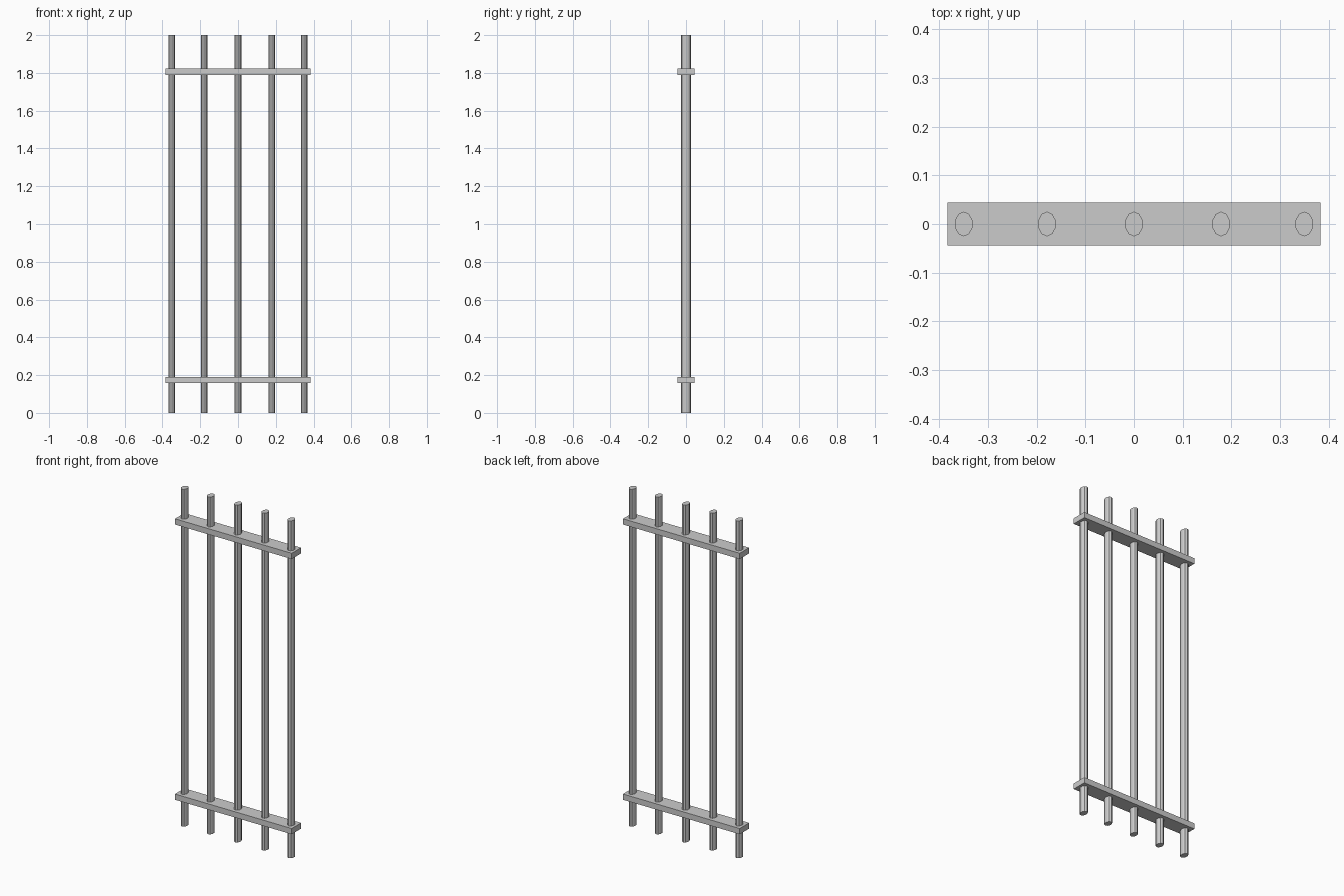
import bpy
import math

if "Cube" in bpy.data.objects:
    bpy.data.objects.remove(bpy.data.objects["Cube"])

# One plain metal colour
metal = bpy.data.materials.new("grey_metal")
metal.diffuse_color = (0.6, 0.6, 0.6, 1)
metal.use_nodes = True
metal.node_tree.nodes["Principled BSDF"].inputs["Base Color"].default_value = metal.diffuse_color


def finish(name):
    ob = bpy.context.object
    ob.name = name
    ob.data.materials.append(metal)
    bpy.ops.object.transform_apply(location=False, rotation=True, scale=True)


# Upright bars: ten-sided, slightly oval, full height
for i, x in enumerate((-0.35, -0.179, 0, 0.179, 0.35)):
    bpy.ops.mesh.primitive_cylinder_add(vertices=10, radius=1, depth=2, location=(x, 0, 1))
    bpy.context.object.scale = (0.0185, 0.0255, 1)
    finish(f"bar_{i + 1}")

# Flat cross rails that the bars pass through
for name, z in (("lower_rail", 0.174), ("upper_rail", 1.806)):
    bpy.ops.mesh.primitive_cube_add(size=1, location=(0, 0, z))
    bpy.context.object.scale = (0.766, 0.088, 0.034)
    finish(name)
